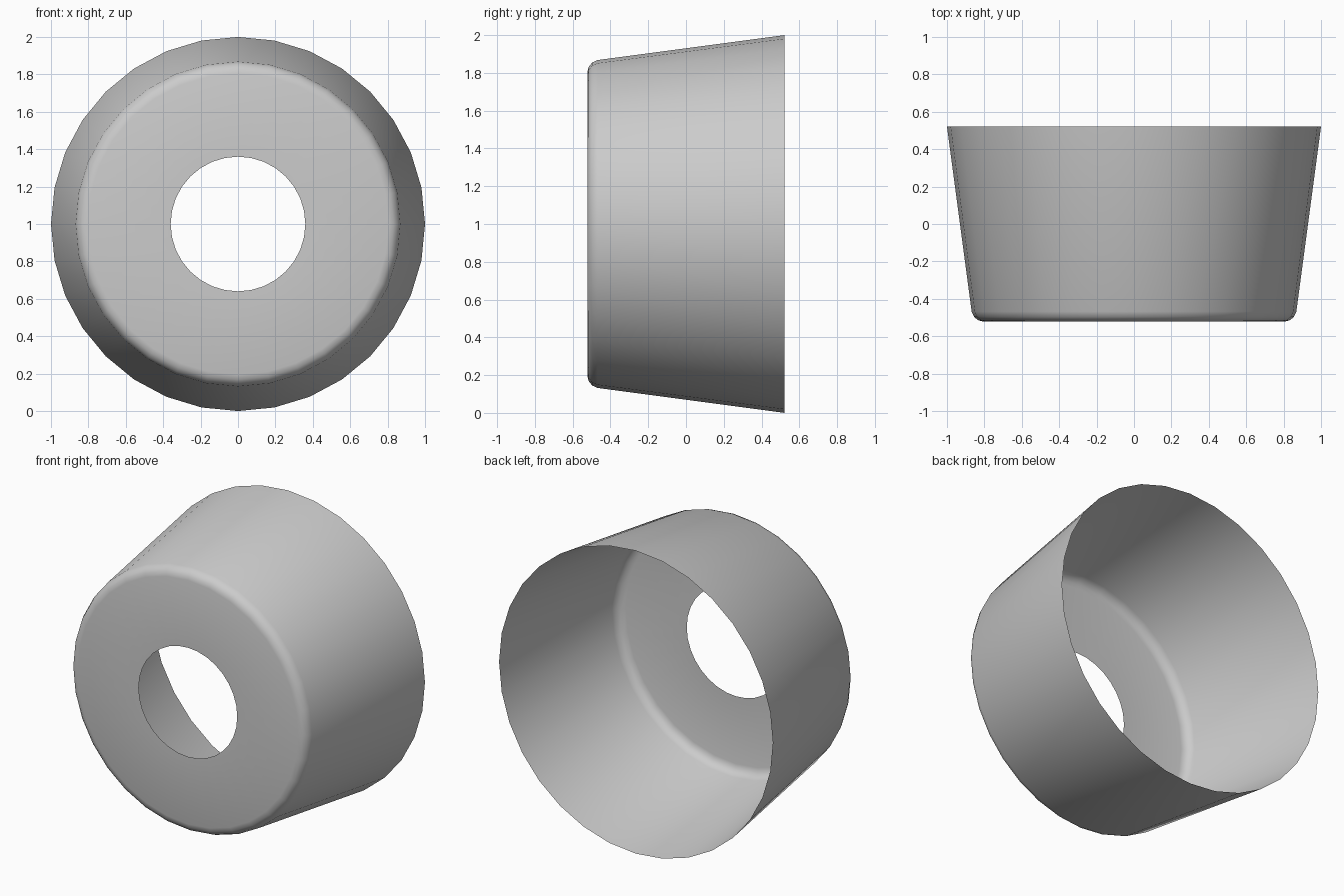
import bpy, bmesh
from math import sin, cos, pi

if "Cube" in bpy.data.objects:
    bpy.data.objects.remove(bpy.data.objects["Cube"])

SIDES = 32

# Profile as (radius, y): hole edge, flat front, rounded rim, flared wall
profile = [(0.36, -0.522), (0.805, -0.522), (0.832, -0.515),
           (0.855, -0.497), (0.868, -0.468), (1.0, 0.522)]

# Open shell turned around the y axis
bm = bmesh.new()
rings = []
for r, y in profile:
    rings.append([bm.verts.new((r * sin(2 * pi * i / SIDES), y,
                                1 + r * cos(2 * pi * i / SIDES)))
                  for i in range(SIDES)])
for a, b in zip(rings, rings[1:]):
    for i in range(SIDES):
        j = (i + 1) % SIDES
        bm.faces.new((a[i], b[i], b[j], a[j]))

# Make the front face -y and the wall face outward
bm.normal_update()
bm.faces.ensure_lookup_table()
if bm.faces[0].normal.y > 0:
    bmesh.ops.reverse_faces(bm, faces=bm.faces[:])

mesh = bpy.data.meshes.new("flared_cup")
bm.to_mesh(mesh)
bm.free()
for p in mesh.polygons:
    p.use_smooth = True
cup = bpy.data.objects.new("flared_cup", mesh)
bpy.context.collection.objects.link(cup)
